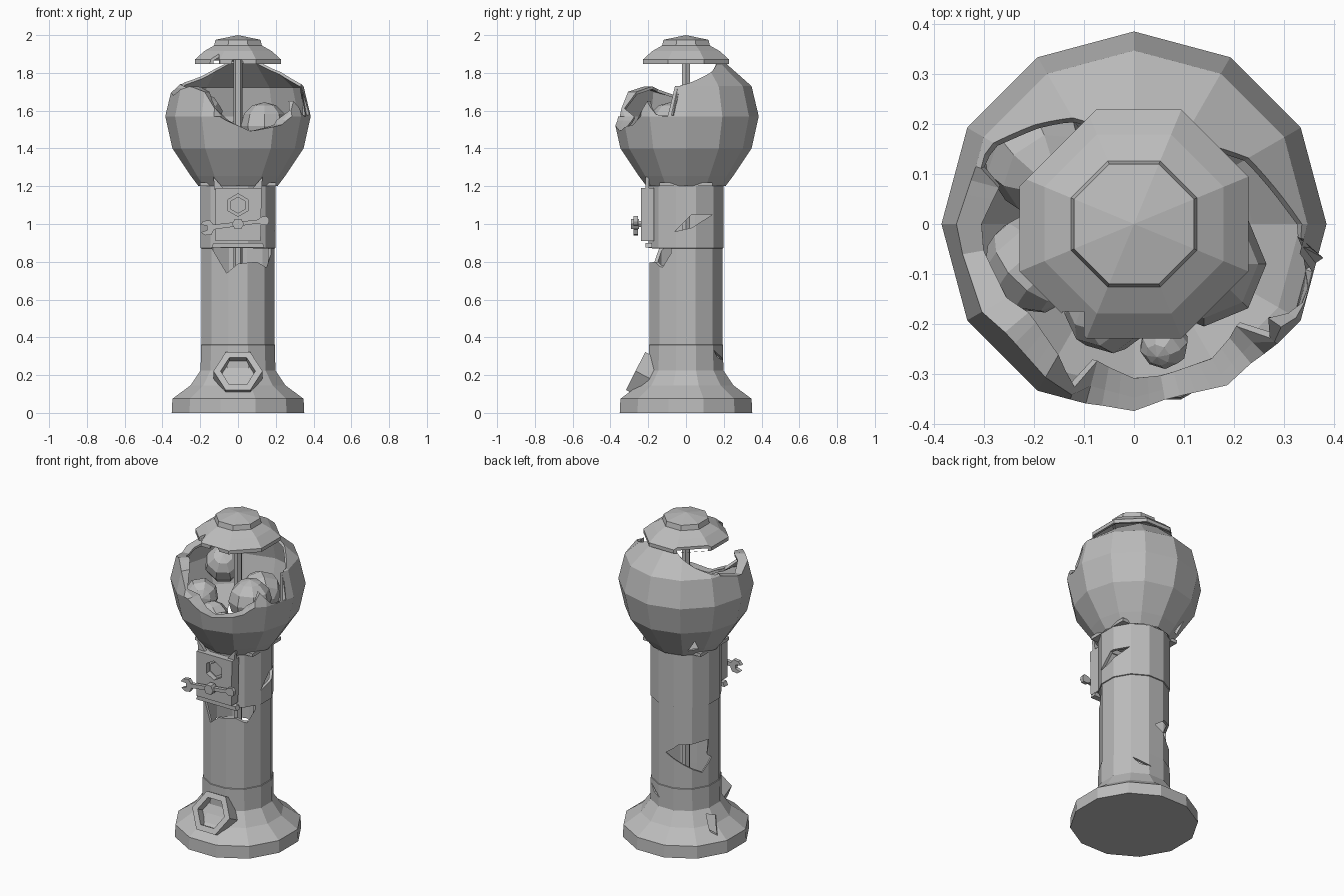
import bpy, bmesh
from math import sin, cos, pi, radians
from mathutils import Matrix, Vector

if "Cube" in bpy.data.objects:
    bpy.data.objects.remove(bpy.data.objects["Cube"])

grey = bpy.data.materials.new("weathered grey")
grey.use_nodes = True
grey.diffuse_color = (0.5, 0.5, 0.5, 1)
grey.node_tree.nodes["Principled BSDF"].inputs["Base Color"].default_value = (0.5, 0.5, 0.5, 1)


def finish(name, bm):
    mesh = bpy.data.meshes.new(name)
    bm.to_mesh(mesh)
    bm.free()
    obj = bpy.data.objects.new(name, mesh)
    bpy.context.collection.objects.link(obj)
    mesh.materials.append(grey)
    return obj


def bake(obj):
    """Apply the modifiers of an object."""
    dg = bpy.context.evaluated_depsgraph_get()
    mesh = bpy.data.meshes.new_from_object(obj.evaluated_get(dg))
    obj.modifiers.clear()
    obj.data = mesh


def lerp_rim(rim, a):
    for (a0, z0), (a1, z1) in zip(rim, rim[1:]):
        if a0 <= a <= a1:
            return z0 + (z1 - z0) * (a - a0) / (a1 - a0)
    return rim[-1][1]


def lathe(name, profile, sides, thick, rim=None):
    """Faceted shell of revolution, optionally clipped by a broken rim."""
    half = 180 / sides
    step = 5 if rim else 2 * half
    cols = round(360 / step)
    bm = bmesh.new()
    grid = []
    for i in range(cols):
        a = half + i * step
        flat = cos(radians(half)) / cos(radians((a % (2 * half)) - half))
        top = lerp_rim(rim, a % 360) if rim else 9
        col, prev = [], None
        for r, z in profile:
            if z > top:
                if prev and prev[1] < top:
                    t = (top - prev[1]) / (z - prev[1])
                    cut = (prev[0] + t * (r - prev[0]), top)
                r, z = cut
            else:
                prev = (r, z)
            k = r * flat
            col.append(bm.verts.new((k * cos(radians(a)), k * sin(radians(a)), z)))
        grid.append(col)
    for i in range(cols):
        a, b = grid[i], grid[(i + 1) % cols]
        for j in range(len(profile) - 1):
            bm.faces.new((a[j], b[j], b[j + 1], a[j + 1]))
    bmesh.ops.remove_doubles(bm, verts=bm.verts, dist=0.0005)
    bmesh.ops.dissolve_limit(bm, angle_limit=radians(1), verts=bm.verts, edges=bm.edges)
    obj = finish(name, bm)
    mod = obj.modifiers.new("wall", "SOLIDIFY")
    mod.thickness, mod.offset = thick, -1
    bake(obj)
    return obj


def prism(name, pts, az, near, far):
    """Extrude an outline (sideways, height) outward along an azimuth."""
    n = Vector((cos(radians(az)), sin(radians(az)), 0))
    side = Vector((-n.y, n.x, 0))
    bm = bmesh.new()
    rings = [[bm.verts.new(side * u + n * d + Vector((0, 0, z))) for u, z in pts]
             for d in (near, far)]
    bm.faces.new(rings[0])
    bm.faces.new(rings[1])
    for i in range(len(pts)):
        k = (i + 1) % len(pts)
        bm.faces.new((rings[0][i], rings[0][k], rings[1][k], rings[1][i]))
    bmesh.ops.recalc_face_normals(bm, faces=bm.faces)
    return finish(name, bm)


def tear(obj, pts, az, near=0.08, far=0.6):
    """Cut an outline out of an object."""
    cutter = prism("cutter", pts, az, near, far)
    mod = obj.modifiers.new("tear", "BOOLEAN")
    mod.operation, mod.solver, mod.object = "DIFFERENCE", "EXACT", cutter
    bake(obj)
    bpy.data.objects.remove(cutter)


def ngon(n, r, z=0.0, turn=0.0):
    return [(r * cos(turn + 2 * pi * i / n), z + r * sin(turn + 2 * pi * i / n)) for i in range(n)]


# Pedestal: flared foot, column and slightly wider collar
pedestal = lathe("pedestal", [(0, 0), (.376, 0), (.372, .075), (.27, .145), (.212, .225),
                              (.21, .36), (.206, .362), (.206, .87), (.212, .872), (.212, 1.2)],
                 12, .02)
tear(pedestal, [(-.14, .875), (-.06, .74), (0, .79), (.1, .8), (.15, .77), (.185, .87)], -90)
tear(pedestal, [(-.14, .57), (-.08, .63), (.1, .65), (.09, .56), (.12, .53), (.06, .45), (-.05, .51)], 135)
tear(pedestal, [(-.06, .96), (.03, .98), (.14, 1.05), (.03, 1.05)], 0)
tear(pedestal, [(-.06, .33), (.05, .28), (-.02, .29)], 65)
tear(pedestal, [(.08, .2), (.14, .18), (.13, .1), (.09, .12)], 135)

# Broken globe: (azimuth, rim height)
rim = [(0, 1.74), (57, 1.86), (105, 1.86), (135, 1.78), (165, 1.72), (190, 1.68), (221, 1.73),
       (240, 1.7), (256, 1.56), (281, 1.49), (313, 1.53), (325, 1.65), (335, 1.58), (345, 1.57),
       (350, 1.73), (360, 1.74)]
globe = lathe("globe", [(.209, 1.2), (.25, 1.255), (.347, 1.4), (.385, 1.57), (.347, 1.73), (.2, 1.86)],
              12, .015, rim)
tear(globe, [(-.03, 1.24), (.03, 1.25), (.0, 1.32)], 135)
prism("globe_floor", [(-.2, 1.2), (.2, 1.2), (.2, 1.22), (-.2, 1.22)], -90, -.14, .14)

# Lid with chipped edge
lid = lathe("lid", [(.268, 1.848), (.268, 1.87), (.21, 1.915), (.148, 1.945), (.14, 1.975), (0, 2)], 8, .015)
tear(lid, [(-.16, 1.8), (-.1, 1.8), (-.1, 1.93), (-.13, 1.93)], -90, .175)
tear(lid, [(-.16, 1.8), (.16, 1.8), (.1, 1.9), (-.1, 1.9)], 135, .215)
tear(lid, [(-.05, 1.8), (.06, 1.8), (.02, 1.868), (-.03, 1.868)], -90, .2)

# Centre rod
rod = prism("centre_rod", ngon(6, .024), -90, .02, 1.93)
rod.data.transform(Matrix.Rotation(-pi / 2, 4, "X"))

# Loose balls in the globe
for i, (x, y, z, r) in enumerate([(.14, -.08, 1.52, .125), (-.19, .13, 1.58, .11),
                                  (-.2, -.08, 1.46, .1), (.04, .17, 1.45, .12),
                                  (-.05, -.17, 1.4, .09), (.06, -.24, 1.43, .05)]):
    bm = bmesh.new()
    bmesh.ops.create_uvsphere(bm, u_segments=8, v_segments=6, radius=r)
    bmesh.ops.transform(bm, verts=bm.verts,
                        matrix=Matrix.Translation((x, y, z)) @ Matrix.Rotation(i * .7, 4, (1, .5, .3)))
    finish(f"ball_{i + 1}", bm)

# Coin box with hexagonal slot and torn top tabs
box = prism("coin_box", [(-.12, .91), (.12, .91), (.125, 1.19), (-.12, 1.19)], -90, .17, .238)
tear(box, ngon(6, .06, 1.1, pi / 6), -90, .205)
for s in (-1, 1):
    prism("torn_tab", [(s * .125, 1.18), (s * .13, 1.25), (s * .07, 1.18)], -90, .195, .215)
prism("slot_knob", ngon(6, .045, 1.1, pi / 6), -90, .2, .215)
prism("box_ledge", [(-.14, .875), (.14, .875), (.13, .9), (-.13, .9)], -90, .18, .215)

# Spanner used as a handle, on a hex bolt
upper = [(-.13, .013), (-.145, .038), (-.18, .038), (-.2, .02), (-.165, .012)]
right = [(.165, .008), (.155, .024), (.125, .022), (.11, .01)]
outline = upper + [(u, -z) for u, z in reversed(upper)] + [(u, -z) for u, z in reversed(right)] + right
t = radians(7)
prism("spanner", [(u * cos(t) - z * sin(t), 1 + u * sin(t) + z * cos(t)) for u, z in outline], -90, .255, .278)
prism("bolt_head", ngon(6, .032, 1), -90, .25, .292)
prism("bolt_shaft", ngon(6, .018, 1), -90, .22, .26)

# Hexagonal delivery chute leaning on the foot
chute = prism("chute_frame", ngon(6, .13), -90, -.06, .025)
tear(chute, ngon(6, .092), -90, -.03, .1)
chute.data.transform(Matrix.Translation((0, -.245, .21)) @ Matrix.Rotation(radians(-27), 4, "X"))
